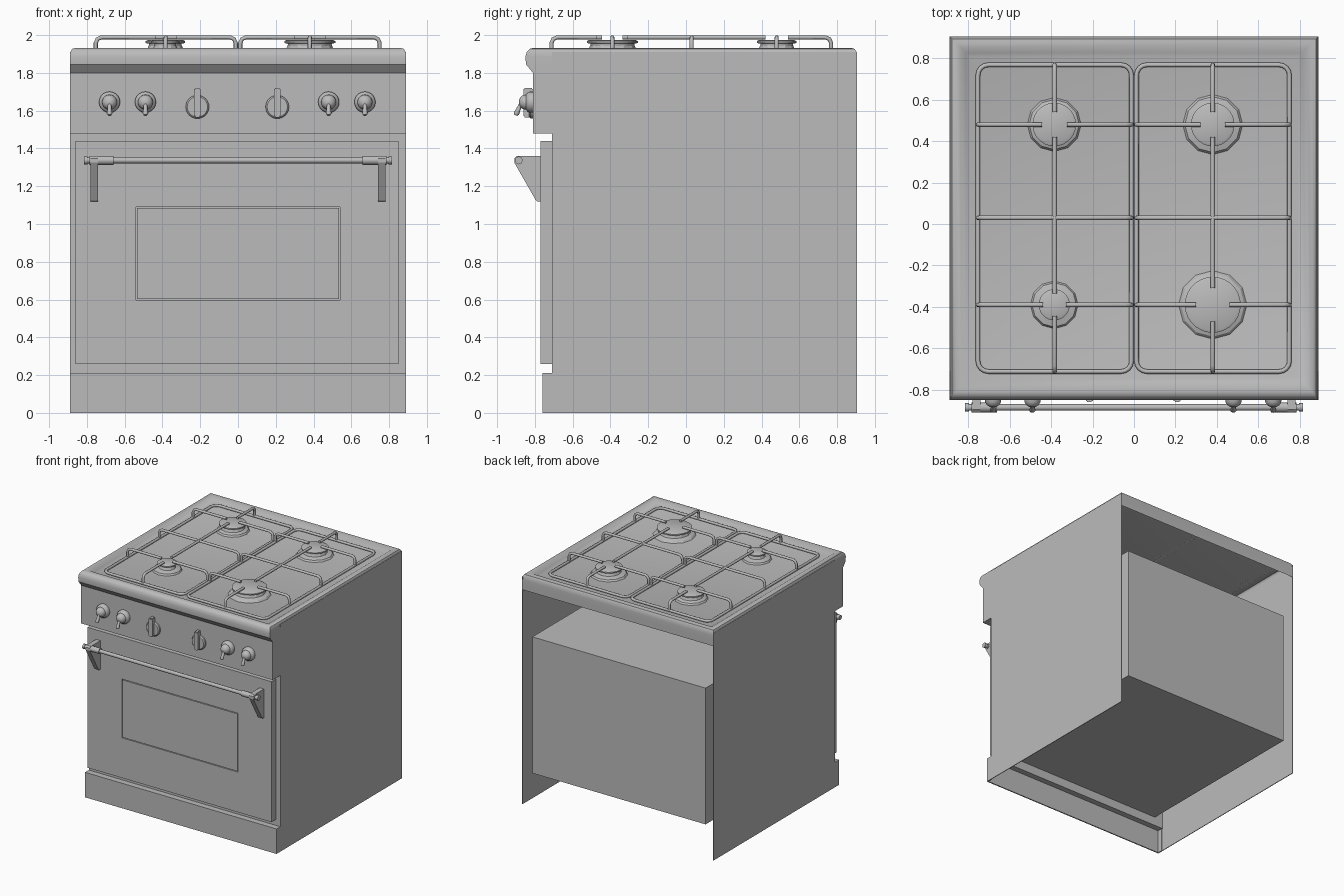
import bpy, bmesh, math
from mathutils import Matrix, Vector

if "Cube" in bpy.data.objects:
    bpy.data.objects.remove(bpy.data.objects["Cube"])

steel = bpy.data.materials.new("grey_steel")
steel.use_nodes = True
GREY = (0.5, 0.5, 0.5, 1)
steel.diffuse_color = GREY
steel.node_tree.nodes["Principled BSDF"].inputs["Base Color"].default_value = GREY


def finish(name, bm, smooth=None):
    bmesh.ops.recalc_face_normals(bm, faces=bm.faces)
    me = bpy.data.meshes.new(name)
    bm.to_mesh(me)
    bm.free()
    me.materials.append(steel)
    ob = bpy.data.objects.new(name, me)
    bpy.context.collection.objects.link(ob)
    if smooth:
        bpy.ops.object.select_all(action='DESELECT')
        ob.select_set(True)
        bpy.context.view_layer.objects.active = ob
        bpy.ops.object.shade_smooth_by_angle(angle=math.radians(smooth))
    return ob


def box(name, x, y, z, bevel=0):
    bm = bmesh.new()
    bmesh.ops.create_cube(bm, size=1)
    for v in bm.verts:
        v.co = [a + (b - a) * (c + 0.5) for (a, b), c in zip((x, y, z), v.co)]
    if bevel:
        bmesh.ops.bevel(bm, geom=bm.edges[:], offset=bevel, segments=2, affect='EDGES')
    return finish(name, bm)


def lathe(name, profile, origin, sides, toward_front=False, smooth=40):
    """Spin (radius, height) pairs about z, or about -y when facing front."""
    bm = bmesh.new()
    verts = [bm.verts.new((r, 0, h)) for r, h in profile]
    edges = [bm.edges.new(p) for p in zip(verts, verts[1:])]
    bmesh.ops.spin(bm, geom=verts + edges, cent=(0, 0, 0), axis=(0, 0, 1),
                   angle=math.tau, steps=sides, use_duplicate=False)
    bmesh.ops.remove_doubles(bm, verts=bm.verts, dist=0.0005)
    turn = Matrix.Rotation(math.pi / 2, 4, 'X') if toward_front else Matrix()
    bm.transform(Matrix.Translation(origin) @ turn)
    return finish(name, bm, smooth)


def rod(name, points, radius, cyclic=False):
    cu = bpy.data.curves.new(name, 'CURVE')
    cu.dimensions = '3D'
    cu.bevel_depth = radius
    cu.bevel_resolution = 2
    cu.use_fill_caps = True
    sp = cu.splines.new('POLY')
    sp.points.add(len(points) - 1)
    for p, co in zip(sp.points, points):
        p.co = (*co, 1)
    sp.use_cyclic_u = cyclic
    cu.materials.append(steel)
    ob = bpy.data.objects.new(name, cu)
    bpy.context.collection.objects.link(ob)


W, BACK, FRAME = 0.89, 0.905, -0.71

# Body: thin side sheets, front frame and inner oven box, open at back and below
for side, s in (("left", 1), ("right", -1)):
    box(f"{side}_side_panel", sorted((s * W, s * (W - 0.006))), (FRAME, BACK), (0, 1.91))
box("front_frame", (-W, W), (FRAME, FRAME + 0.01), (0.2, 1.5))
box("oven_box", (-0.805, 0.805), (FRAME + 0.01, 0.89), (0.275, 1.42))

# Kick panel, hollow behind
box("kick_panel", (-W, W), (-0.76, -0.75), (0, 0.21))
box("kick_panel_top", (-W, W), (-0.75, FRAME + 0.01), (0.2, 0.21))
for side, s in (("left", 1), ("right", -1)):
    box(f"{side}_kick_end", sorted((s * W, s * (W - 0.01))), (-0.75, FRAME), (0, 0.2))

# Control panel
box("control_panel", (-W, W), (-0.81, FRAME + 0.01), (1.48, 1.81))

# Cooktop: stacked rectangular rings from the overhanging lip to the sunken floor
rings = [(0.89, -0.81, 0.905, 1.80), (0.89, -0.847, 0.905, 1.845),
         (0.89, -0.85, 0.905, 1.885), (0.888, -0.843, 0.903, 1.91),
         (0.878, -0.828, 0.893, 1.927), (0.86, -0.81, 0.875, 1.932),
         (0.835, -0.785, 0.85, 1.928), (0.81, -0.76, 0.825, 1.912),
         (0.79, -0.74, 0.805, 1.905)]
bm = bmesh.new()
loops = [[bm.verts.new(c) for c in ((-x, f, z), (x, f, z), (x, b, z), (-x, b, z))]
         for x, f, b, z in rings]
for lo, hi in zip(loops, loops[1:]):
    for i in range(4):
        bm.faces.new((lo[i], lo[(i + 1) % 4], hi[(i + 1) % 4], hi[i]))
bm.faces.new(loops[-1])
finish("cooktop", bm, 35)

# Oven door with a fine recessed groove around the window
door = box("oven_door", (-0.86, 0.85), (-0.77, FRAME), (0.26, 1.44))
for name, x, z in (("window_top", (-0.54, 0.54), (1.085, 1.091)),
                   ("window_bottom", (-0.54, 0.54), (0.597, 0.603)),
                   ("window_left", (0.534, 0.54), (0.597, 1.091)),
                   ("window_right", (-0.54, -0.534), (0.597, 1.091))):
    cutter = box(name + "_cutter", x, (-0.8, -0.758), z)
    cutter.hide_render = True
    cutter.hide_set(True)
    mod = door.modifiers.new(name, 'BOOLEAN')
    mod.operation = 'DIFFERENCE'
    mod.object = cutter
bpy.context.view_layer.objects.active = door
for mod in list(door.modifiers):
    helper = mod.object
    bpy.ops.object.modifier_apply(modifier=mod.name)
    bpy.data.objects.remove(helper)

# Door handle: bar, collars, end knobs and tapered brackets
HY, HZ = -0.885, 1.337
rod("handle_bar", [(-0.8, HY, HZ), (0.8, HY, HZ)], 0.016)
bracket = [(-0.77, 1.36), (-0.895, 1.36), (-0.909, 1.348), (-0.909, 1.325),
           (-0.795, 1.125), (-0.785, 1.118), (-0.77, 1.118)]
for side, s in (("left", 1), ("right", -1)):
    rod(f"{side}_handle_collar", [(s * 0.66, HY, HZ), (s * 0.785, HY, HZ)], 0.024)
    rod(f"{side}_handle_tip", [(s * 0.797, HY, HZ), (s * 0.815, HY, HZ)], 0.021)
    bm = bmesh.new()
    face = bm.faces.new([bm.verts.new((s * 0.76 - 0.02, y, z)) for y, z in bracket])
    new = bmesh.ops.extrude_face_region(bm, geom=[face])["geom"]
    bmesh.ops.translate(bm, vec=(0.04, 0, 0),
                        verts=[v for v in new if isinstance(v, bmesh.types.BMVert)])
    finish(f"{side}_handle_bracket", bm)

# Burner knobs with a small lever
knob = [(0.056, 0), (0.056, 0.018), (0.05, 0.03), (0.04, 0.036), (0.038, 0.05),
        (0.03, 0.064), (0.015, 0.073), (0, 0.075)]
for i, x in enumerate((-0.68, -0.49, 0.48, 0.672), 1):
    lathe(f"burner_knob_{i}", knob, (x, -0.81, 1.645), 20, True)
    lathe(f"knob_lever_{i}", [(0, 0), (0.009, 0), (0.012, 0.04), (0.015, 0.06),
                              (0.01, 0.07), (0, 0.072)], (0, 0, 0), 12)
    lever = bpy.context.view_layer.objects.active
    lever.matrix_world = (Matrix.Translation((x, -0.872, 1.64))
                          @ Matrix.Rotation(math.radians(155), 4, 'X'))

# Oven selectors: round base with an upright grip
for side, x in (("left", 0.208), ("right", -0.215)):
    lathe(f"{side}_selector", [(0.062, 0), (0.062, 0.012), (0.054, 0.02), (0, 0.02)],
          (x, -0.81, 1.62), 24, True)
    box(f"{side}_selector_grip", (x - 0.017, x + 0.017), (-0.86, -0.81), (1.565, 1.72), 0.006)

# Burners: faceted skirt with a round cap
burners = [(-0.385, 0.48, 0.13, 0.105), (0.38, 0.48, 0.145, 0.105),
           (-0.385, -0.39, 0.115, 0.075), (0.38, -0.39, 0.165, 0.135)]
for i, (x, y, r, c) in enumerate(burners, 1):
    lathe(f"burner_skirt_{i}", [(r, 1.905), (r * 0.93, 1.918), (c - 0.01, 1.928),
                                (c - 0.02, 1.95)], (x, y, 0), 12, smooth=20)
    lathe(f"burner_cap_{i}", [(c - 0.022, 1.925), (c - 0.018, 1.955), (c, 1.958), (c, 1.968),
                              (c - 0.012, 1.974), (0, 1.974)], (x, y, 0), 28)

# Pan supports: a low rounded frame and arched bars that stop short of the burners
R, LOW, HIGH = 0.011, 1.914, 1.988
Y0, Y1 = -0.712, 0.768


def arched_bar(name, start, inward, length, both=False):
    start, inward = Vector(start), Vector(inward)
    rise = [(0, LOW), (0, HIGH - 0.03), (0.009, HIGH - 0.009), (0.03, HIGH)]
    path = rise + ([(length - d, z) for d, z in reversed(rise)] if both else [(length, HIGH)])
    rod(name, [(*(start + inward * d), z) for d, z in path], R)


for side, x0, x1, cx in (("right", -0.753, -0.012, -0.383), ("left", 0.012, 0.75, 0.38)):
    outline = []
    for px, py, a0 in ((x1, Y1, 0), (x0, Y1, 1), (x0, Y0, 2), (x1, Y0, 3)):
        mx = px + (0.05 if px == x0 else -0.05)
        my = py + (0.05 if py == Y0 else -0.05)
        for k in range(5):
            a = (a0 + k / 4) * math.pi / 2
            outline.append((mx + 0.05 * math.cos(a), my + 0.05 * math.sin(a), LOW))
    rod(f"{side}_grate_frame", outline, R, True)
    arched_bar(f"{side}_grate_middle", (x0, 0.03), (1, 0), x1 - x0, True)
    gap_front = 0.055 if side == "right" else 0.08
    gap_back = 0.06
    for row, y, gap in (("front", -0.39, gap_front), ("back", 0.48, gap_back)):
        arched_bar(f"{side}_{row}_finger_a", (x0, y), (1, 0), cx - gap - x0)
        arched_bar(f"{side}_{row}_finger_b", (x1, y), (-1, 0), x1 - cx - gap)
    arched_bar(f"{side}_front_finger", (cx, Y0), (0, 1), -0.39 - gap_front - Y0)
    arched_bar(f"{side}_back_finger", (cx, Y1), (0, -1), Y1 - 0.48 - gap_back)
    rod(f"{side}_long_bar", [(cx, -0.39 + gap_front, HIGH), (cx, 0.48 - gap_back, HIGH)], R)
